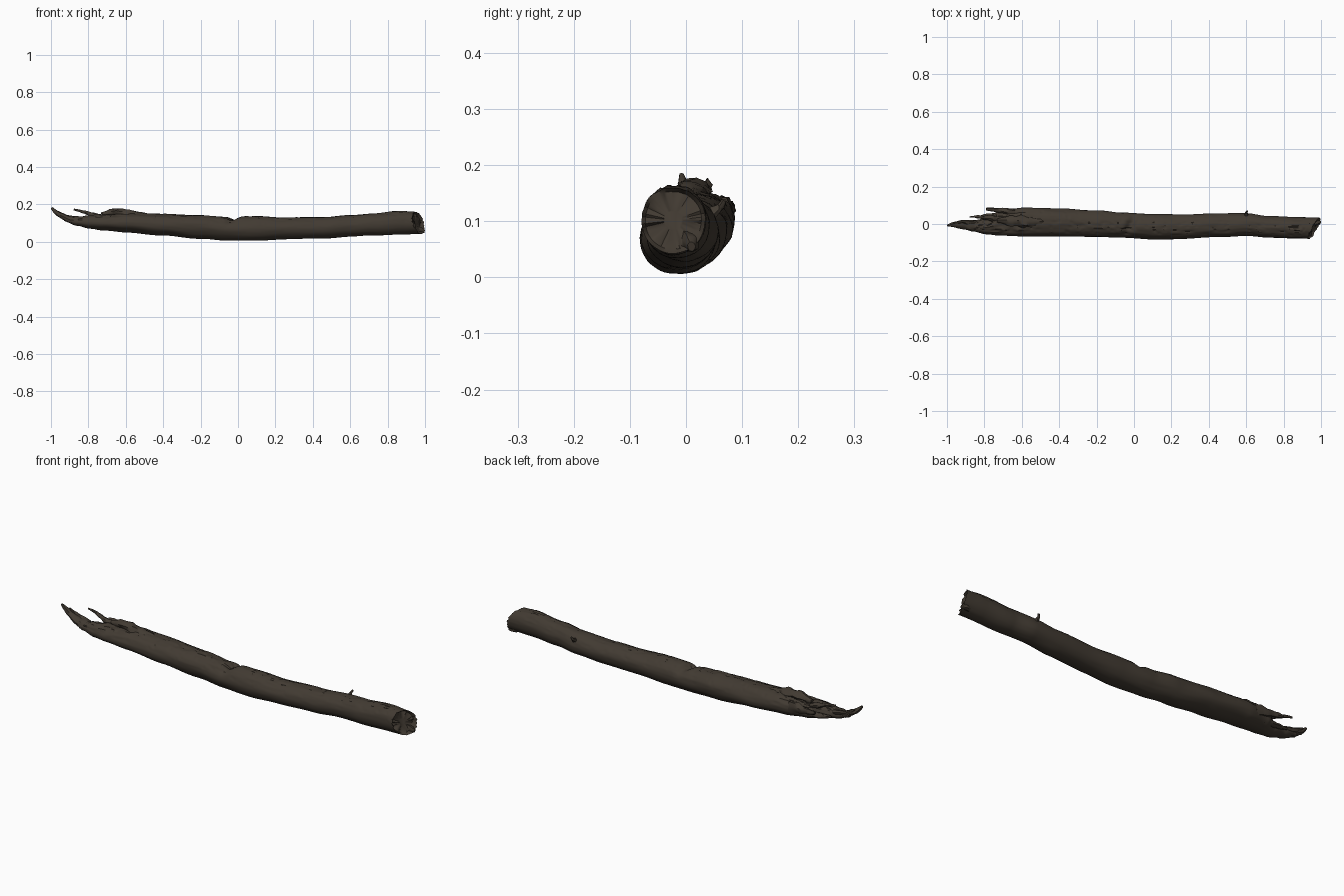
import bpy, bmesh, math
from mathutils import Vector, noise

cube = bpy.data.objects.get("Cube")
if cube:
    bpy.data.objects.remove(cube)


def make_material(name, colour):
    mat = bpy.data.materials.new(name)
    mat.use_nodes = True
    mat.diffuse_color = (*colour, 1)
    bsdf = mat.node_tree.nodes["Principled BSDF"]
    bsdf.inputs["Base Color"].default_value = (*colour, 1)
    bsdf.inputs["Roughness"].default_value = 0.9
    return mat


BARK = make_material("dark brown bark", (0.054, 0.043, 0.032))

# Trunk outline: x, back and front edge in y, underside and top in z
OUTLINE = [
    (-0.93, -0.02, 0.01, 0.11, 0.13),
    (-0.86, -0.04, 0.02, 0.085, 0.13),
    (-0.79, -0.055, 0.03, 0.07, 0.14),
    (-0.72, -0.062, 0.07, 0.06, 0.145),
    (-0.6, -0.066, 0.087, 0.05, 0.155),
    (-0.4, -0.068, 0.083, 0.033, 0.15),
    (-0.2, -0.068, 0.073, 0.016, 0.142),
    (-0.06, -0.073, 0.06, 0.007, 0.133),
    (0.1, -0.082, 0.052, 0.006, 0.137),
    (0.25, -0.08, 0.052, 0.012, 0.13),
    (0.45, -0.07, 0.056, 0.018, 0.133),
    (0.6, -0.064, 0.058, 0.027, 0.142),
    (0.72, -0.073, 0.042, 0.033, 0.152),
    (0.88, -0.078, 0.037, 0.041, 0.165),
    (0.97, -0.08, 0.035, 0.043, 0.16),
]


def outline_at(x):
    for a, b in zip(OUTLINE, OUTLINE[1:]):
        if x <= b[0]:
            t = max(0, (x - a[0]) / (b[0] - a[0]))
            t = t * t * (3 - 2 * t)
            return [p + (q - p) * t for p, q in zip(a[1:], b[1:])]
    return OUTLINE[-1][1:]


def finish(name, bm):
    bmesh.ops.recalc_face_normals(bm, faces=bm.faces)
    mesh = bpy.data.meshes.new(name)
    bm.to_mesh(mesh)
    bm.free()
    obj = bpy.data.objects.new(name, mesh)
    bpy.context.collection.objects.link(obj)
    mesh.materials.append(BARK)
    bpy.ops.object.select_all(action="DESELECT")
    obj.select_set(True)
    bpy.context.view_layer.objects.active = obj
    bpy.ops.object.shade_smooth_by_angle(angle=math.radians(40))
    return obj


def skin(bm, rings):
    for a, b in zip(rings, rings[1:]):
        for i in range(len(a)):
            j = (i + 1) % len(a)
            bm.faces.new((a[i], a[j], b[j], b[i]))


# Trunk: lofted rings with grain along the length
STEPS, SIDES = 260, 56
bm = bmesh.new()
rings = []
for s in range(STEPS + 1):
    x = -0.93 + 1.9 * s / STEPS
    y0, y1, z0, z1 = outline_at(x)
    cy, cz, ry, rz = (y0 + y1) / 2, (z0 + z1) / 2, (y1 - y0) / 2, (z1 - z0) / 2
    ring = []
    for i in range(SIDES):
        a = math.tau * i / SIDES
        c, d = math.cos(a), math.sin(a)
        up = max(0, d)
        wave = noise.noise(Vector((x * 5, c * 1.2, d * 1.2)))
        grain = noise.noise(Vector((x * 8 + 4, c * 6, d * 6)))
        k = 1 + 0.05 * wave + 0.035 * grain * (0.4 + up)
        # cracks on the upper side
        crack = abs(noise.noise(Vector((x * 6 + 9, c * 4, d * 3))))
        if crack < 0.06:
            k -= 0.08 * up * (1 - crack / 0.06)
        # rotten, ragged left end
        rot = min(1, max(0, (-0.5 - x) / 0.2)) * up
        k += 0.22 * rot * noise.noise(Vector((x * 22, c * 5, d * 5)))
        # notch across the middle
        k -= 0.32 * up ** 2 * math.exp(-((x + 0.02 - c * 0.03) / 0.022) ** 2)
        y, z = cy + ry * k * c, cz + rz * k * d
        # slanted break at the right end
        end = max(0, (x - 0.88) / 0.09)
        dx = end * (0.03 * c - 0.015 * d - 0.005 + 0.012 * grain)
        ring.append(bm.verts.new((x + dx, y, z)))
    rings.append(ring)
skin(bm, rings)
bm.faces.new(rings[0])
# rough broken face at the right end
last = rings[-1]
centre = sum((v.co for v in last), Vector()) / SIDES
inner = [last]
for f in (0.88, 0.6, 0.3):
    ring = []
    for v in last:
        p = centre.lerp(v.co, f)
        p.x += -0.012 + 0.012 * noise.noise(p * 40)
        ring.append(bm.verts.new(p))
    inner.append(ring)
skin(bm, inner)
bm.faces.new(inner[-1])
finish("trunk", bm)


# Splinters, lumps and twig: tapered rough spikes along a path
def spike(name, points, sides=9):
    bm = bmesh.new()
    rings = []
    sub = 5
    for n in range((len(points) - 1) * sub + 1):
        k = min(n // sub, len(points) - 2)
        t = n / sub - k
        x, y, z, ry, rz = [p + (q - p) * t for p, q in zip(points[k], points[k + 1])]
        along = Vector(points[k + 1][:3]) - Vector(points[k][:3])
        q = along.to_track_quat("X", "Z")
        ring = []
        for i in range(sides):
            a = math.tau * i / sides
            c, d = math.cos(a), math.sin(a)
            r = 1 + 0.45 * noise.noise(Vector((x * 30, c * 2 + y * 30, d * 2)))
            off = q @ Vector((0, ry * r * c, rz * r * d))
            ring.append(bm.verts.new(Vector((x, y, z)) + off))
        rings.append(ring)
    skin(bm, rings)
    bm.faces.new(rings[0])
    bm.faces.new(rings[-1])
    return finish(name, bm)


spike("tip_splinter", [(-0.8, -0.015, 0.105, 0.03, 0.028), (-0.9, -0.008, 0.118, 0.02, 0.018),
                       (-0.96, -0.004, 0.147, 0.014, 0.013), (-0.997, -0.008, 0.182, 0.004, 0.006)])
spike("tip_side_splinter", [(-0.85, 0, 0.115, 0.02, 0.015), (-0.92, 0.012, 0.135, 0.01, 0.01),
                            (-0.965, 0.008, 0.163, 0.003, 0.004)])
spike("upper_splinter", [(-0.74, 0.03, 0.13, 0.02, 0.018), (-0.8, 0.033, 0.152, 0.011, 0.01),
                         (-0.835, 0.04, 0.162, 0.007, 0.008), (-0.878, 0.038, 0.173, 0.003, 0.004)])
spike("back_splinter", [(-0.64, 0.06, 0.115, 0.024, 0.03), (-0.72, 0.073, 0.12, 0.014, 0.018),
                        (-0.79, 0.08, 0.125, 0.008, 0.009)])
spike("low_splinter", [(-0.7, 0.045, 0.09, 0.02, 0.018), (-0.8, 0.04, 0.098, 0.012, 0.012),
                       (-0.85, 0.035, 0.105, 0.004, 0.005)])
spike("top_lump", [(-0.73, 0.02, 0.145, 0.012, 0.012), (-0.65, 0.015, 0.158, 0.028, 0.023),
                   (-0.58, 0.01, 0.15, 0.03, 0.02), (-0.48, 0.01, 0.14, 0.015, 0.01)])
spike("end_splinter", [(0.94, 0, 0.07, 0.02, 0.02), (0.98, 0.01, 0.06, 0.014, 0.014),
                       (0.998, 0.01, 0.055, 0.007, 0.009)])
spike("twig_stub", [(0.6, 0.04, 0.11, 0.012, 0.012), (0.6, 0.062, 0.127, 0.006, 0.006),
                    (0.606, 0.068, 0.138, 0.004, 0.004)])
